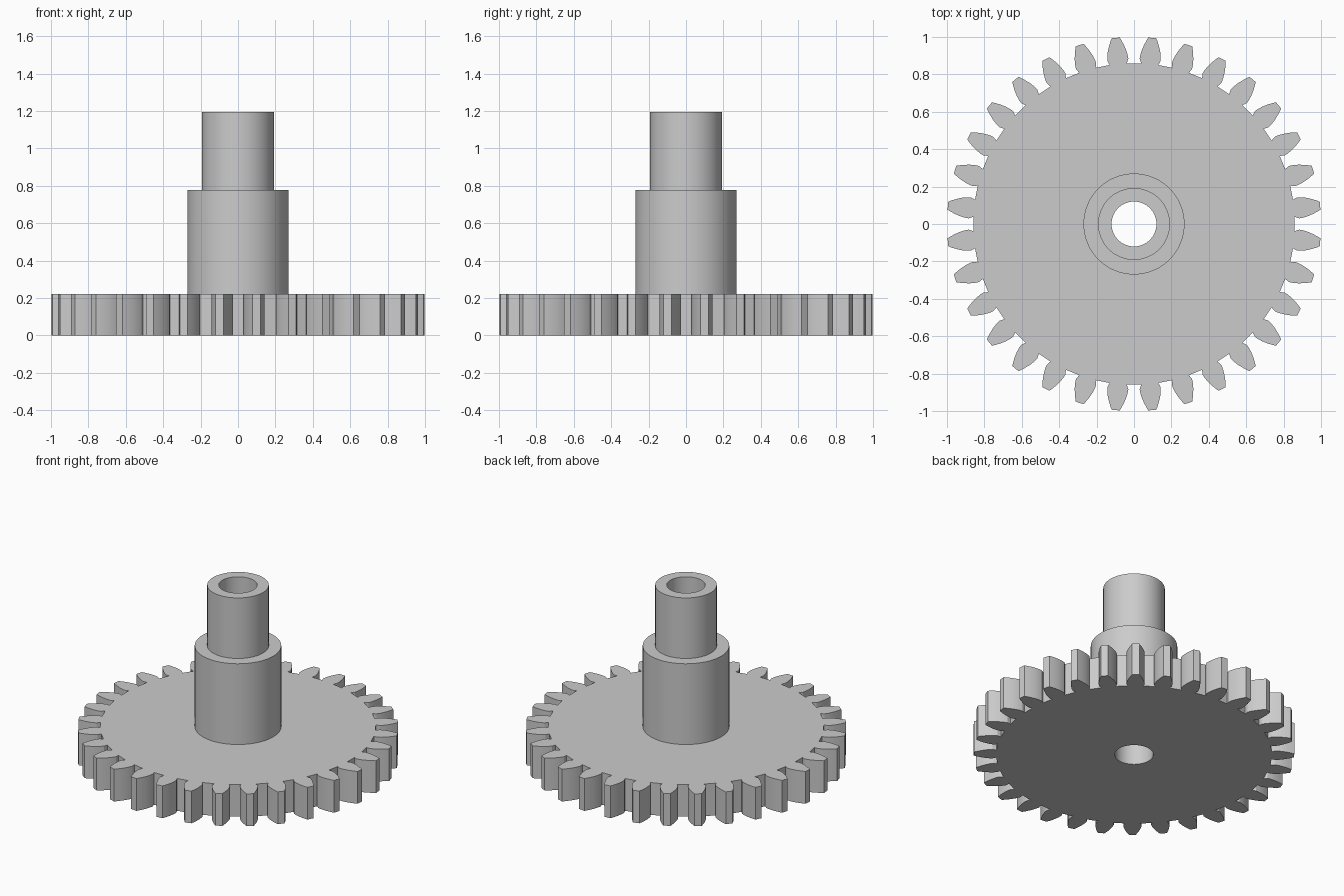
import bpy, bmesh, math

if "Cube" in bpy.data.objects:
    bpy.data.objects.remove(bpy.data.objects["Cube"], do_unlink=True)

TEETH, TIP_R, ROOT_R = 32, 1.0, 0.86
BORE_R, GEAR_H, SEGMENTS = 0.12, 0.222, 64

grey = bpy.data.materials.new("plain grey")
grey.use_nodes = True
colour = (0.6, 0.6, 0.6, 1)
grey.diffuse_color = colour
grey.node_tree.nodes["Principled BSDF"].inputs["Base Color"].default_value = colour


def polar(r, a):
    return (r * math.cos(a), r * math.sin(a))


def finish(obj):
    """Weld, orient, colour and smooth a mesh object."""
    bm = bmesh.new()
    bm.from_mesh(obj.data)
    bmesh.ops.remove_doubles(bm, verts=bm.verts, dist=0.0001)
    bmesh.ops.recalc_face_normals(bm, faces=bm.faces)
    bm.to_mesh(obj.data)
    bm.free()
    obj.data.materials.clear()
    obj.data.materials.append(grey)
    bpy.ops.object.select_all(action="DESELECT")
    obj.select_set(True)
    bpy.context.view_layer.objects.active = obj
    bpy.ops.object.shade_smooth_by_angle(angle=math.radians(25))


# Involute tooth flank: (radius, half angle) from root to tip
pitch_r = TIP_R * TEETH / (TEETH + 2)
base_r = pitch_r * math.cos(math.radians(20))


def involute(r):
    a = math.acos(min(1, base_r / r))
    return math.tan(a) - a


base_half = math.pi / (2 * TEETH) + involute(pitch_r)
flank = [(ROOT_R, base_half - math.radians(0.6))]
for i in range(6):
    r = base_r + (TIP_R - base_r) * i / 5
    flank.append((r, base_half - involute(r)))

outline = []
for t in range(TEETH):
    centre = (t + 0.5) * math.tau / TEETH
    outline += [polar(r, centre - h) for r, h in flank]
    outline += [polar(r, centre + h) for r, h in reversed(flank)]
bore = [polar(BORE_R, math.tau * i / SEGMENTS) for i in range(SEGMENTS)]

# Toothed wheel: filled 2D curve with the bore as a hole
curve = bpy.data.curves.new("gear_wheel", "CURVE")
curve.dimensions = "2D"
curve.fill_mode = "BOTH"
curve.extrude = GEAR_H / 2
for ring in (outline, bore):
    spline = curve.splines.new("POLY")
    spline.points.add(len(ring) - 1)
    for point, (x, y) in zip(spline.points, ring):
        point.co = (x, y, 0, 1)
    spline.use_cyclic_u = True
wheel = bpy.data.objects.new("gear_wheel", curve)
bpy.context.collection.objects.link(wheel)
wheel.location.z = GEAR_H / 2
bpy.ops.object.select_all(action="DESELECT")
wheel.select_set(True)
bpy.context.view_layer.objects.active = wheel
bpy.ops.object.convert(target="MESH")
finish(bpy.context.view_layer.objects.active)

# Stepped hollow hub, turned from a profile
profile = [(0.27, GEAR_H), (0.27, 0.778), (0.192, 0.778), (0.192, 1.195),
           (BORE_R, 1.195), (BORE_R, GEAR_H)]
bm = bmesh.new()
verts = [bm.verts.new((r, 0, z)) for r, z in profile]
edges = [bm.edges.new(pair) for pair in zip(verts, verts[1:])]
bmesh.ops.spin(bm, geom=verts + edges, cent=(0, 0, 0), axis=(0, 0, 1),
               angle=math.tau, steps=SEGMENTS)
mesh = bpy.data.meshes.new("stepped_hub")
bm.to_mesh(mesh)
bm.free()
hub = bpy.data.objects.new("stepped_hub", mesh)
bpy.context.collection.objects.link(hub)
finish(hub)
